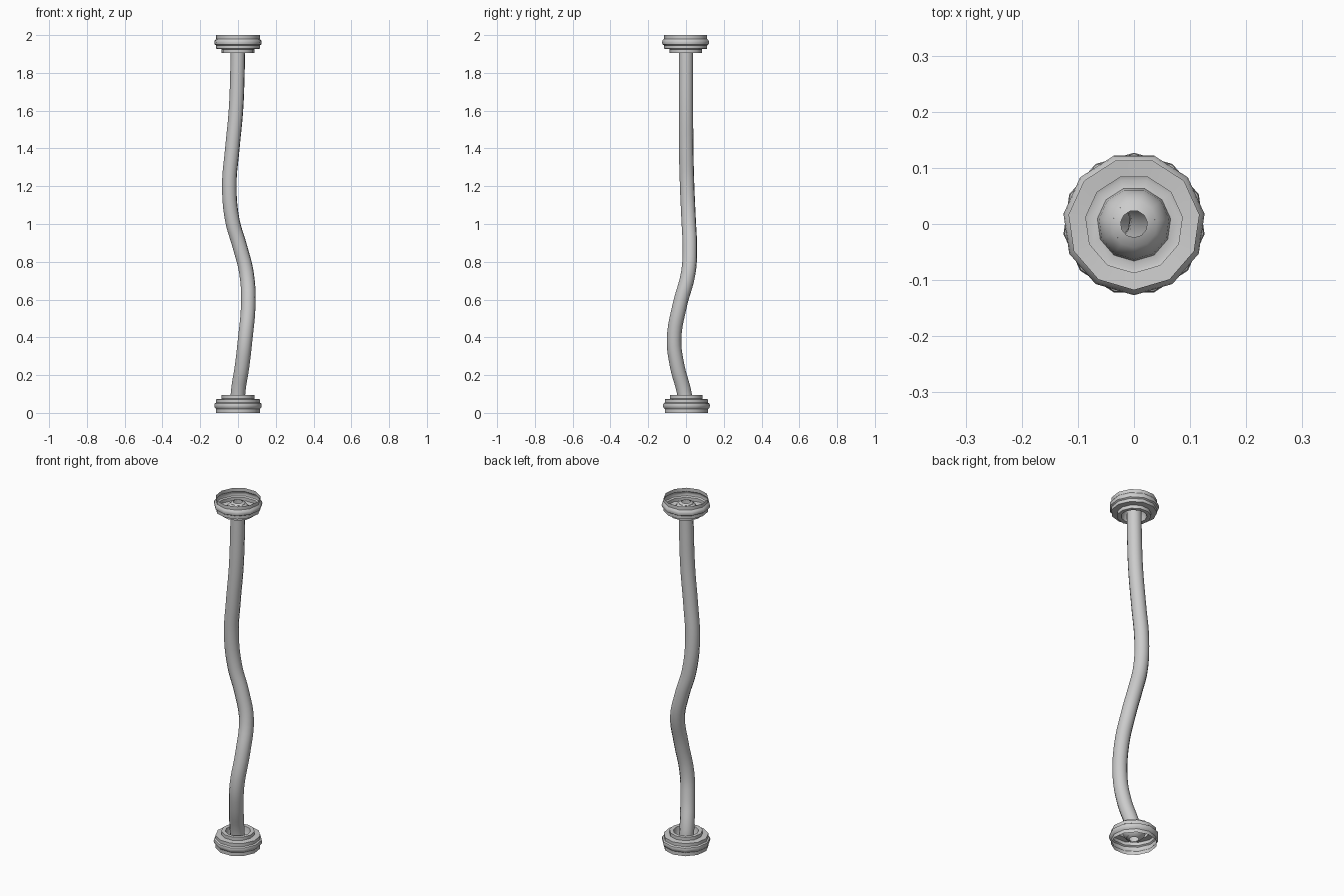
import bpy, bmesh, math

if "Cube" in bpy.data.objects:
    bpy.data.objects.remove(bpy.data.objects["Cube"])

def finish(me, name, angle):
    ob = bpy.data.objects.new(name, me)
    bpy.context.collection.objects.link(ob)
    bpy.ops.object.select_all(action='DESELECT')
    ob.select_set(True)
    bpy.context.view_layer.objects.active = ob
    bpy.ops.object.shade_smooth_by_angle(angle=math.radians(angle))
    return ob

# stepped hollow flange, (radius, distance from the outer end)
PROFILE = [(0.117, 0), (0.117, 0.02), (0.125, 0.029), (0.127, 0.039), (0.125, 0.049),
           (0.117, 0.054), (0.117, 0.072), (0.087, 0.075), (0.087, 0.094), (0.081, 0.096),
           (0.066, 0.093), (0.063, 0.07), (0.055, 0.048), (0.042, 0.033), (0.024, 0.025)]
SIDES = 11

def flange(name, top):
    bm = bmesh.new()
    s = -1 if top else 1
    rings = []
    for r, h in PROFILE:
        ring = []
        for i in range(SIDES):
            a = math.pi / 2 + 2 * math.pi * i / SIDES
            ring.append(bm.verts.new((r * math.cos(a), s * r * math.sin(a), 2 - h if top else h)))
        rings.append(ring)
    for a, b in zip(rings, rings[1:]):
        for i in range(SIDES):
            j = (i + 1) % SIDES
            bm.faces.new((a[i], a[j], b[j], b[i]))
    bmesh.ops.recalc_face_normals(bm, faces=bm.faces)
    me = bpy.data.meshes.new(name)
    bm.to_mesh(me)
    bm.free()
    finish(me, name, 40)

flange("bottom_flange", False)
flange("top_flange", True)

# wavy hollow pole between the flanges
PATH = [(0, 0, 0.03), (0, -0.008, 0.1), (0.022, -0.047, 0.25), (0.038, -0.063, 0.39),
        (0.054, -0.033, 0.57), (0.045, 0.012, 0.74), (0.01, 0.02, 0.88), (-0.03, 0.014, 1.02),
        (-0.046, 0.006, 1.2), (-0.03, 0.001, 1.4), (-0.011, 0, 1.6), (-0.003, 0, 1.8), (0, 0, 1.97)]
cu = bpy.data.curves.new("pole_path", 'CURVE')
cu.dimensions = '3D'
cu.bevel_depth = 0.0385
cu.bevel_resolution = 4
cu.resolution_u = 5
sp = cu.splines.new('BEZIER')
sp.bezier_points.add(len(PATH) - 1)
for p, co in zip(sp.bezier_points, PATH):
    p.co = co
    p.handle_left_type = p.handle_right_type = 'AUTO'
tmp = bpy.data.objects.new("pole_path", cu)
bpy.context.collection.objects.link(tmp)
bpy.context.view_layer.update()
me = bpy.data.meshes.new_from_object(tmp.evaluated_get(bpy.context.evaluated_depsgraph_get()))
bpy.data.objects.remove(tmp)
finish(me, "wavy_pole", 50)
